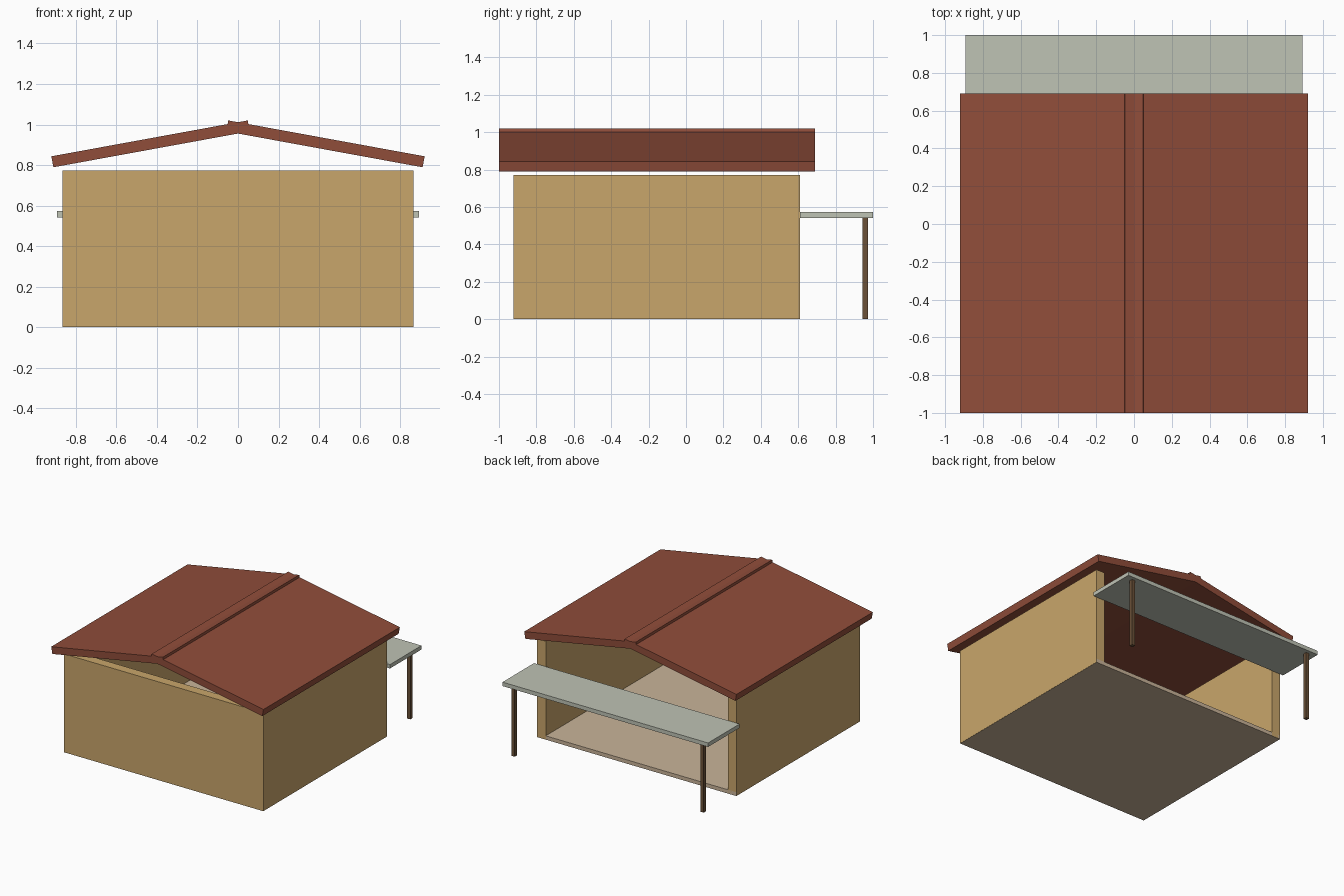
import bpy

if "Cube" in bpy.data.objects:
    bpy.data.objects.remove(bpy.data.objects["Cube"])


def srgb(h):
    vals = [int(h[i:i + 2], 16) / 255 for i in (0, 2, 4)]
    return [v / 12.92 if v <= 0.04045 else ((v + 0.055) / 1.055) ** 2.4 for v in vals] + [1]


def material(name, h):
    m = bpy.data.materials.new(name)
    m.diffuse_color = srgb(h)
    m.use_nodes = True
    m.node_tree.nodes["Principled BSDF"].inputs["Base Color"].default_value = m.diffuse_color
    return m


WALL = material("tan wall", "C9A66B")
ROOF = material("red brown roof", "904D3A")
FLOOR = material("beige floor", "C9B499")
CANOPY = material("pale grey green", "BFC3B5")
POST = material("dark brown wood", "6B5138")


def prism(name, profile, y0, y1, mat):
    """Extrude a four-sided x-z profile (counter-clockwise from the front) along y."""
    n = len(profile)
    verts = [(x, y, z) for y in (y0, y1) for x, z in profile]
    faces = [tuple(range(n)), tuple(reversed(range(n, 2 * n)))]
    faces += [(i, i + n, (i + 1) % n + n, (i + 1) % n) for i in range(n)]
    mesh = bpy.data.meshes.new(name)
    mesh.from_pydata(verts, [], faces)
    mesh.materials.append(mat)
    ob = bpy.data.objects.new(name, mesh)
    bpy.context.collection.objects.link(ob)
    return ob


def box(name, x0, x1, y0, y1, z0, z1, mat):
    return prism(name, [(x0, z0), (x1, z0), (x1, z1), (x0, z1)], y0, y1, mat)


W, T = 0.865, 0.075          # half width and thickness of the walls
FRONT, BACK, TOP = -0.922, 0.61, 0.772

# Floor slab, a hair inside the wall faces so that they do not overlap
box("floor", -W + 0.001, W - 0.001, FRONT + 0.001, BACK, 0, 0.03, FLOOR)

# Front wall between two side walls; the back stays open
box("front_wall", -W + T, W - T, FRONT, FRONT + T, 0.001, TOP, WALL)
for side, s in (("left", -1), ("right", 1)):
    xa, xb = sorted((s * W, s * (W - T)))
    box(side + "_wall", xa, xb, FRONT, BACK, 0.001, TOP, WALL)

    # Sloping roof slab that runs past the ridge and crosses its twin
    slab = [(-0.911, 0.789), (0.058, 0.966), (0.048, 1.02), (-0.921, 0.843)]
    if s > 0:
        slab = [(-x, z) for x, z in reversed(slab)]
    box_end = 0.69
    prism(side + "_roof", slab, -1.0, box_end, ROOF)

    # Canopy post
    box(side + "_post", s * 0.82 - 0.014, s * 0.82 + 0.014, 0.944, 0.972, 0, 0.542, POST)

# Flat canopy over the open back
box("canopy", -0.892, 0.892, BACK, 1.0, 0.542, 0.573, CANOPY)
